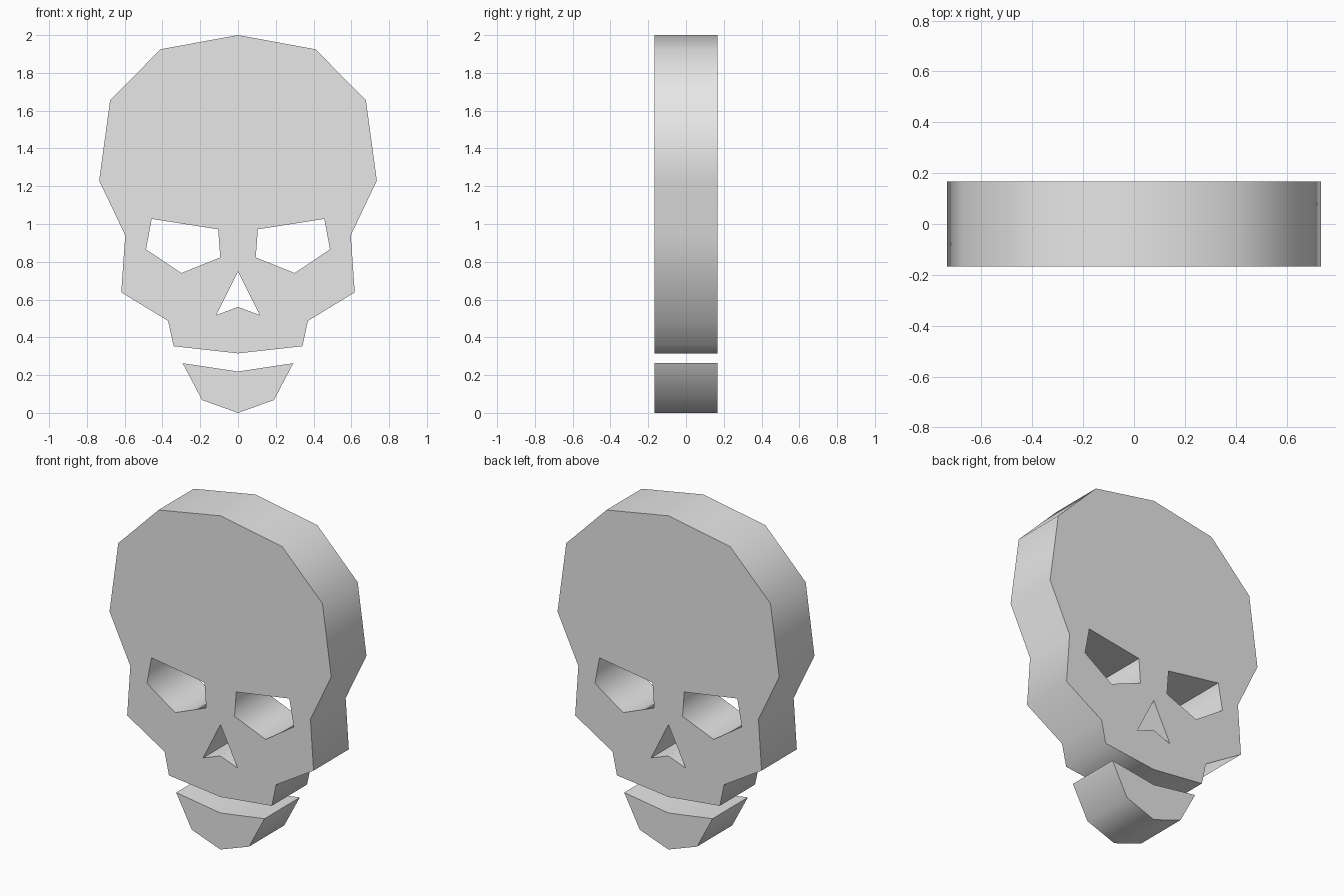
import bpy, bmesh, math

if "Cube" in bpy.data.objects:
    bpy.data.objects.remove(bpy.data.objects["Cube"], do_unlink=True)

HALF_DEPTH = 0.167

bone = bpy.data.materials.new("bone_grey")
bone.use_nodes = True
bone.diffuse_color = (0.8, 0.8, 0.8, 1)
bone.node_tree.nodes["Principled BSDF"].inputs["Base Color"].default_value = (0.8, 0.8, 0.8, 1)


def mirrored(half):
    """Close a half outline, given from top centre to bottom centre, across x = 0."""
    return half + [(-x, z) for x, z in reversed(half) if x > 0]


def slab(name, outlines):
    """Extrude filled outlines (inner ones become holes) into an upright slab."""
    curve = bpy.data.curves.new(name, "CURVE")
    curve.dimensions = "2D"
    curve.fill_mode = "BOTH"
    curve.extrude = HALF_DEPTH
    for points in outlines:
        spline = curve.splines.new("POLY")
        spline.points.add(len(points) - 1)
        for p, (x, z) in zip(spline.points, points):
            p.co = (x, z, 0, 1)
        spline.use_cyclic_u = True
    obj = bpy.data.objects.new(name, curve)
    bpy.context.collection.objects.link(obj)
    obj.rotation_euler.x = math.pi / 2
    bpy.ops.object.select_all(action="DESELECT")
    obj.select_set(True)
    bpy.context.view_layer.objects.active = obj
    bpy.ops.object.convert(target="MESH")
    obj = bpy.context.view_layer.objects.active
    bpy.ops.object.transform_apply(location=False, rotation=True, scale=False)
    # Weld caps to walls and make the normals point outwards
    bm = bmesh.new()
    bm.from_mesh(obj.data)
    bmesh.ops.remove_doubles(bm, verts=bm.verts, dist=0.0005)
    bmesh.ops.recalc_face_normals(bm, faces=bm.faces)
    bm.to_mesh(obj.data)
    bm.free()
    obj.data.materials.clear()
    obj.data.materials.append(bone)
    bpy.ops.object.shade_smooth_by_angle(angle=math.radians(75))
    return obj


# Cranium with eye sockets and nose opening
cranium = mirrored([(0, 2), (0.41, 1.925), (0.677, 1.655), (0.735, 1.23), (0.597, 0.94),
                    (0.618, 0.638), (0.37, 0.487), (0.341, 0.353), (0, 0.315)])
left_eye = [(0.457, 1.027), (0.105, 0.972), (0.094, 0.823), (0.30, 0.74), (0.487, 0.866)]
right_eye = [(-x, z) for x, z in left_eye]
nose = mirrored([(0, 0.748), (0.115, 0.518), (0, 0.561)])
slab("cranium", [cranium, left_eye, right_eye, nose])

# Separate lower jaw
slab("jaw", [mirrored([(0, 0.219), (0.293, 0.263), (0.19, 0.068), (0, 0)])])
